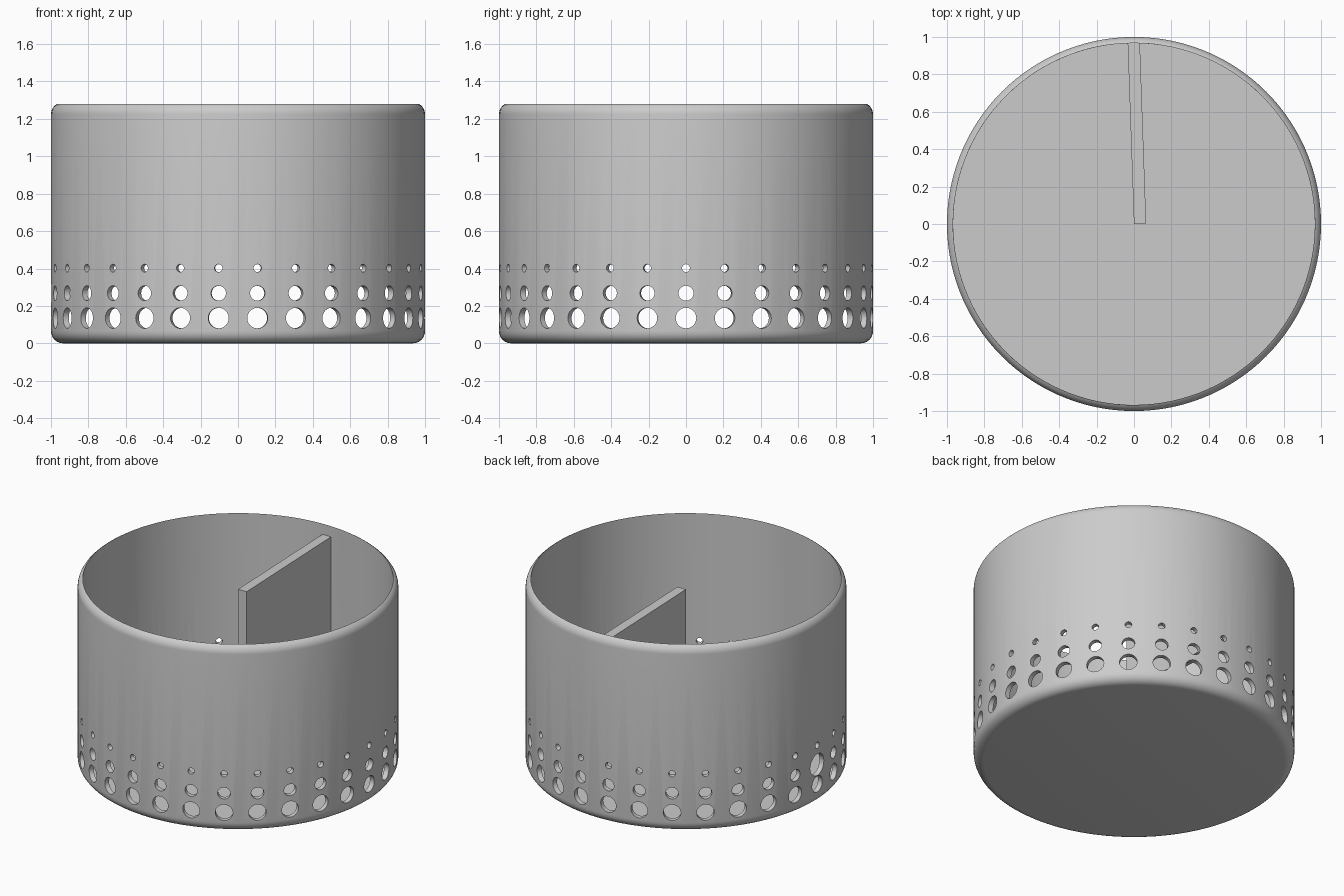
import bpy, bmesh
from math import sin, cos, pi, radians
from mathutils import Matrix

cube = bpy.data.objects.get("Cube")
if cube:
    bpy.data.objects.remove(cube, do_unlink=True)

HEIGHT, RADIUS, WALL, FILLET = 1.28, 1.0, 0.033, 0.065
COLUMNS = 30
ROWS = [(0.135, 0.055), (0.268, 0.04), (0.402, 0.021)]   # height, hole radius

grey = bpy.data.materials.new("plain_grey")
grey.use_nodes = True
grey.diffuse_color = (0.6, 0.6, 0.6, 1)
grey.node_tree.nodes["Principled BSDF"].inputs["Base Color"].default_value = (0.6, 0.6, 0.6, 1)


def make_object(name, bm):
    bmesh.ops.recalc_face_normals(bm, faces=bm.faces)
    mesh = bpy.data.meshes.new(name)
    bm.to_mesh(mesh)
    bm.free()
    mesh.materials.append(grey)
    obj = bpy.data.objects.new(name, mesh)
    bpy.context.collection.objects.link(obj)
    return obj


def select(obj):
    bpy.ops.object.select_all(action='DESELECT')
    obj.select_set(True)
    bpy.context.view_layer.objects.active = obj


# Cup: lathed profile with rounded outer edges and a sharp inner rim
inner = RADIUS - WALL
centre = RADIUS - FILLET
steps = 6
profile = [(0, 0)]
for i in range(steps + 1):
    a = -pi / 2 + pi / 2 * i / steps
    profile.append((centre + FILLET * cos(a), FILLET + FILLET * sin(a)))
for i in range(steps + 1):
    a = radians(60) * i / steps
    profile.append((centre + FILLET * cos(a), HEIGHT - FILLET * sin(radians(60)) + FILLET * sin(a)))
profile += [(inner, HEIGHT), (inner, WALL), (0, WALL)]

bm = bmesh.new()
verts = [bm.verts.new((r, 0, z)) for r, z in profile]
edges = [bm.edges.new(pair) for pair in zip(verts, verts[1:])]
bmesh.ops.spin(bm, geom=verts + edges, cent=(0, 0, 0), axis=(0, 0, 1),
               angle=2 * pi, steps=COLUMNS * 4, use_merge=True)
bmesh.ops.remove_doubles(bm, verts=bm.verts, dist=0.0005)
cup = make_object("cup_wall_and_floor", bm)

# Cutter: three rings of radial holes, with one larger cable hole on the -x side
bm = bmesh.new()
for column in range(COLUMNS):
    for row, (z, radius) in enumerate(ROWS):
        if row == 1 and column == COLUMNS // 2:
            radius = 0.074
        place = (Matrix.Rotation(2 * pi * column / COLUMNS, 4, 'Z')
                 @ Matrix.Translation((RADIUS, 0, z))
                 @ Matrix.Rotation(pi / 2, 4, 'Y'))
        bmesh.ops.create_cone(bm, cap_ends=True, segments=32, radius1=radius,
                              radius2=radius, depth=0.3, matrix=place)
cutter = make_object("hole_cutter", bm)
cutter.hide_render = True

select(cup)
cut = cup.modifiers.new("holes", 'BOOLEAN')
cut.operation = 'DIFFERENCE'
cut.solver = 'EXACT'
cut.object = cutter
bpy.ops.object.modifier_apply(modifier=cut.name)
bpy.data.objects.remove(cutter, do_unlink=True)
bpy.ops.object.shade_smooth_by_angle(angle=radians(30))

# Divider: upright fin from the centre to the back wall, above the holes
length, thick, low, high = 0.98, 0.065, 0.47, 1.207
bm = bmesh.new()
bmesh.ops.create_cube(bm, size=1, matrix=(
    Matrix.Rotation(radians(2), 4, 'Z')
    @ Matrix.Translation((thick / 2, length / 2, (low + high) / 2))
    @ Matrix.Diagonal((thick, length, high - low, 1))))
make_object("divider_fin", bm)
